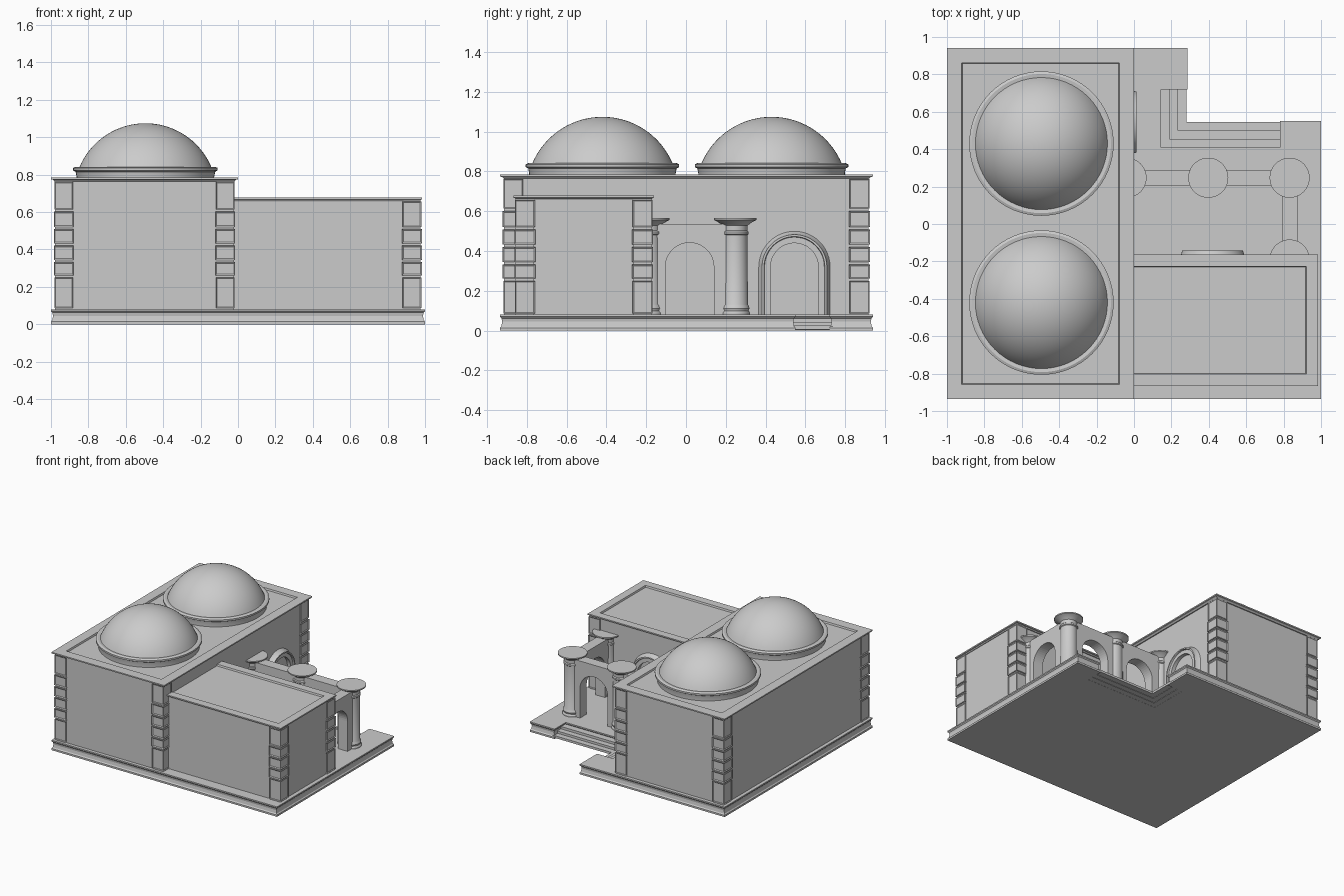
import bpy, bmesh
from math import sin, cos, pi, radians, atan2
from mathutils import Vector

if "Cube" in bpy.data.objects:
    bpy.data.objects.remove(bpy.data.objects["Cube"], do_unlink=True)

stone = bpy.data.materials.new("pale grey stone")
stone.use_nodes = True
stone.diffuse_color = (0.6, 0.6, 0.6, 1)
stone.node_tree.nodes["Principled BSDF"].inputs["Base Color"].default_value = (0.6, 0.6, 0.6, 1)


def finish(name, bm, smooth=False):
    bmesh.ops.recalc_face_normals(bm, faces=bm.faces)
    mesh = bpy.data.meshes.new(name)
    bm.to_mesh(mesh)
    bm.free()
    mesh.materials.append(stone)
    obj = bpy.data.objects.new(name, mesh)
    bpy.context.collection.objects.link(obj)
    if smooth:
        bpy.ops.object.select_all(action='DESELECT')
        obj.select_set(True)
        bpy.context.view_layer.objects.active = obj
        bpy.ops.object.shade_smooth_by_angle(angle=radians(30))
    return obj


def inset_outline(poly, d):
    # move each corner of a counter-clockwise right-angled outline inwards
    pts = []
    for i, p in enumerate(poly):
        a = (Vector(p) - Vector(poly[i - 1])).normalized()
        b = (Vector(poly[(i + 1) % len(poly)]) - Vector(p)).normalized()
        pts.append((p[0] - d * (a.y + b.y), p[1] + d * (a.x + b.x)))
    return pts


def bridge(bm, rings, closed=True):
    for r, s in zip(rings, rings[1:]):
        n = len(r)
        for i in range(n if closed else n - 1):
            j = (i + 1) % n
            bm.faces.new((r[i], r[j], s[j], s[i]))


def layered(name, poly, layers):
    # stack of (inset, height) outlines, capped at both ends
    bm = bmesh.new()
    rings = [[bm.verts.new((x, y, z)) for x, y in inset_outline(poly, d)] for d, z in layers]
    bridge(bm, rings)
    bm.faces.new(rings[0])
    bm.faces.new(rings[-1])
    return finish(name, bm)


def rect(x0, x1, y0, y1):
    return [(x0, y0), (x1, y0), (x1, y1), (x0, y1)]


def lathe(name, cx, cy, profile, segments):
    bm = bmesh.new()
    rings = []
    for r, z in profile:
        rings.append([bm.verts.new((cx + r * cos(2 * pi * k / segments),
                                    cy + r * sin(2 * pi * k / segments), z))
                      for k in range(segments)])
    bridge(bm, rings)
    bm.faces.new(rings[0])
    bm.faces.new(rings[-1])
    return finish(name, bm, True)


def arch_path(c, r, spring, foot, n=24):
    arc = [(c - r * cos(pi * k / n), spring + r * sin(pi * k / n)) for k in range(n + 1)]
    return [(c - r, foot)] + arc + [(c + r, foot)]


FLOOR, SPRING = 0.08, 0.32


def arcade(name, u0, u1, c, place):
    # wall panel with an arched opening; place(u, depth, z) gives the position
    outline = [(u0, FLOOR)] + arch_path(c, 0.122, SPRING, FLOOR) + [(u1, FLOOR), (u1, 0.537), (u0, 0.537)]
    bm = bmesh.new()
    rings = [[bm.verts.new(place(u, d, z)) for u, z in outline] for d in (-0.042, 0.042)]
    bridge(bm, rings)
    for r in rings:
        bm.faces.new(r)
    return finish(name, bm)


def door_frame(name, c, place):
    # moulding section (radius, projection) swept around an arch
    section = [(0.12, 0), (0.12, 0.03), (0.15, 0.03), (0.153, 0.042),
               (0.163, 0.042), (0.168, 0.02), (0.18, 0)]
    bm = bmesh.new()
    rings = [[bm.verts.new(place(u, d, z)) for u, z in arch_path(c, r, SPRING, FLOOR)]
             for r, d in section]
    bridge(bm, rings, closed=False)
    return finish(name, bm, True)


def box(bm, lo, hi):
    verts = bmesh.ops.create_cube(bm, size=1)["verts"]
    for v in verts:
        v.co = [lo[i] + (v.co[i] + 0.5) * (hi[i] - lo[i]) for i in range(3)]
    return list({f for v in verts for f in v.link_faces})


def quoin(name, cx, cy, top, joints):
    # corner pier with panelled blocks stacked on it
    bm = bmesh.new()
    box(bm, (cx - 0.046, cy - 0.046, FLOOR), (cx + 0.046, cy + 0.046, top))
    levels = [FLOOR] + joints + [top]
    for i, (a, b) in enumerate(zip(levels, levels[1:])):
        h = 0.05 if i in (0, len(joints)) else 0.053
        faces = box(bm, (cx - h, cy - h, a + 0.006), (cx + h, cy + h, b - 0.006))
        sides = [f for f in faces if abs(f.calc_center_median().z - (a + b) / 2) < 0.001]
        bmesh.ops.recalc_face_normals(bm, faces=faces)
        bmesh.ops.inset_individual(bm, faces=sides, thickness=0.01, depth=-0.005)
    return finish(name, bm)


# plinth with a notch for the corner stairs
plinth = [(-1, -0.935), (1, -0.935), (1, 0.55), (0.78, 0.55), (0.78, 0.41),
          (0.145, 0.41), (0.145, 0.72), (0.285, 0.72), (0.285, 0.94), (-1, 0.94)]
layered("plinth", plinth, [(0, 0), (0, 0.014), (0.007, 0.022), (0.011, 0.045),
                           (0.008, 0.062), (0, 0.07), (0, FLOOR)])

# L-shaped stair treads
for i, top in enumerate((0.062, 0.043, 0.025)):
    x, y = 0.19 + 0.045 * i, 0.455 + 0.045 * i
    tread = [(0.12, 0.39), (0.8, 0.39), (0.8, y), (x, y), (x, 0.74), (0.12, 0.74)]
    layered("stair_tread_%d" % (i + 1), tread, [(0, 0.003 * i + 0.001), (0, top)])

# main hall and side wing
layered("main_hall_walls", rect(-0.972, -0.028, -0.908, 0.912), [(0, 0.07), (0, 0.768)])
layered("main_hall_roof", rect(-1, 0, -0.935, 0.94),
        [(0.02, 0.764), (0.012, 0.772), (0, 0.775), (0, 0.785), (0.078, 0.785), (0.082, 0.772)])
layered("wing_walls", rect(-0.1, 0.968, -0.848, -0.182), [(0, 0.07), (0, 0.662)])
layered("wing_roof", rect(-0.1, 0.985, -0.866, -0.162),
        [(0.012, 0.657), (0.008, 0.665), (0, 0.668), (0, 0.678), (0.064, 0.678), (0.068, 0.665)])

# corner quoins
joints = [0.255, 0.338, 0.427, 0.514]
for x, side in ((-0.932, "right"), (-0.068, "left")):
    for y, end in ((-0.868, "front"), (0.872, "back")):
        quoin("hall_quoin_%s_%s" % (end, side), x, y, 0.768, joints + [0.608])
for y, end in ((-0.81, "front"), (-0.218, "back")):
    quoin("wing_quoin_" + end, 0.93, y, 0.662, joints)

# domes on moulded drums
R, ZC, START = 0.3825, 0.692, atan2(0.148, 0.355)
dome = [(0.368, 0.765), (0.368, 0.79), (0.373, 0.815), (0.386, 0.822), (0.386, 0.836), (0.372, 0.842)]
dome += [(R * cos(t), ZC + R * sin(t)) for t in
         (START + (pi / 2 - 0.02 - START) * k / 20 for k in range(21))]
for y, end in ((-0.42, "front"), (0.43, "back")):
    lathe("dome_" + end, -0.495, y, dome, 64)

# porch columns
column = [(0.074, 0.075), (0.074, 0.09), (0.068, 0.1), (0.072, 0.112), (0.068, 0.125), (0.064, 0.132),
          (0.062, 0.48), (0.068, 0.485), (0.068, 0.497), (0.062, 0.503), (0.063, 0.528),
          (0.075, 0.538), (0.094, 0.55), (0.107, 0.556), (0.107, 0.566)]
for i, (x, y) in enumerate(((-0.04, 0.247), (0.397, 0.247), (0.832, 0.247), (0.832, -0.19))):
    lathe("porch_column_%d" % (i + 1), x, y, column, 40)

# arched panels between the columns
along_x = lambda u, d, z: (u, 0.247 + d, z)
along_y = lambda u, d, z: (0.832 + d, u, z)
arcade("porch_arch_inner", -0.04, 0.397, 0.19, along_x)
arcade("porch_arch_outer", 0.397, 0.832, 0.615, along_x)
arcade("porch_arch_side", -0.19, 0.247, 0.018, along_y)

# arched doorways on the hall and the wing
door_frame("hall_door_frame", 0.545, lambda u, d, z: (-0.029 + d, u, z))
door_frame("wing_door_frame", 0.42, lambda u, d, z: (u, -0.183 + d, z))
